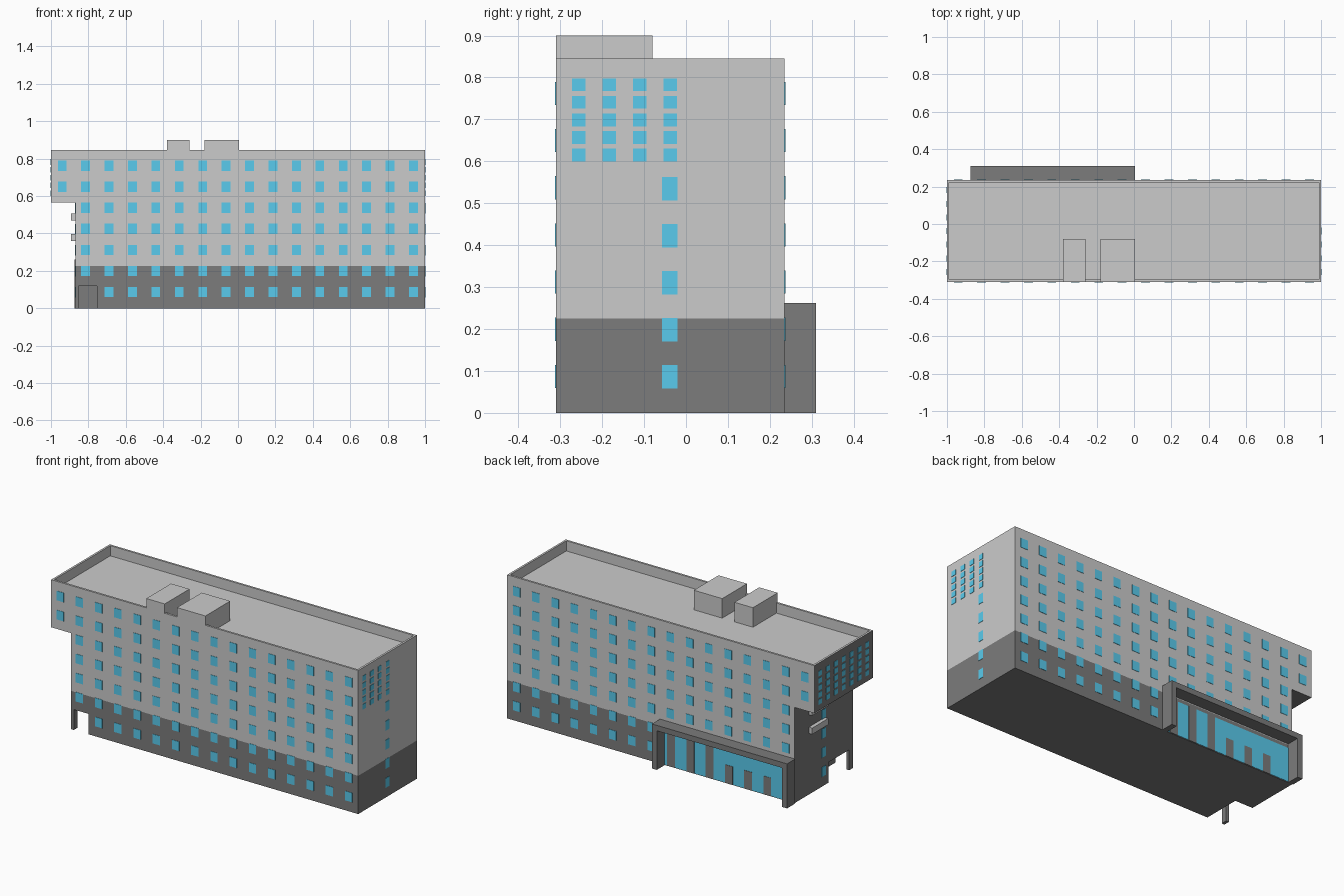
import bpy, bmesh
from mathutils import Vector

if "Cube" in bpy.data.objects:
    bpy.data.objects.remove(bpy.data.objects["Cube"])


def mat(name, c):
    m = bpy.data.materials.new(name)
    m.diffuse_color = (*c, 1)
    m.use_nodes = True
    m.node_tree.nodes["Principled BSDF"].inputs["Base Color"].default_value = m.diffuse_color
    return m


GREY = mat("light_wall", (0.8, 0.8, 0.8))
DARK = mat("dark_wall", (0.2, 0.2, 0.2))
BLUE = mat("glass", (0.1, 0.6, 0.85))


def finish(name, bm, *mats):
    bmesh.ops.recalc_face_normals(bm, faces=bm.faces)
    me = bpy.data.meshes.new(name)
    bm.to_mesh(me)
    bm.free()
    for m in mats:
        me.materials.append(m)
    ob = bpy.data.objects.new(name, me)
    bpy.context.collection.objects.link(ob)
    return ob


def add_box(bm, x0, x1, y0, y1, z0, z1):
    v = bmesh.ops.create_cube(bm, size=1)["verts"]
    for p in v:
        p.co = Vector(((x0 + x1) / 2 + p.co.x * (x1 - x0),
                       (y0 + y1) / 2 + p.co.y * (y1 - y0),
                       (z0 + z1) / 2 + p.co.z * (z1 - z0)))


def box(name, dims, m):
    bm = bmesh.new()
    add_box(bm, *dims)
    return finish(name, bm, m)


def add_prism(bm, pts, a, b, axis, caps=(True, True)):
    """Extrude a closed profile along y or z, with optional end caps."""
    def at(p, t):
        return (p[0], t, p[1]) if axis == "y" else (p[0], p[1], t)
    lo = [bm.verts.new(at(p, a)) for p in pts]
    hi = [bm.verts.new(at(p, b)) for p in pts]
    n = len(pts)
    sides = [bm.faces.new((lo[i], lo[(i + 1) % n], hi[(i + 1) % n], hi[i])) for i in range(n)]
    if caps[0]:
        bm.faces.new(lo[::-1])
    if caps[1]:
        bm.faces.new(hi)
    return sides


L, R, F, B = -0.87, 1.0, -0.31, 0.235        # main wall planes
OX, ZB, ZO, ZT = -1.0, 0.225, 0.565, 0.845   # overhang, base top, overhang bottom, top
NX, NY, NZ = -0.755, -0.085, 0.12            # corner porch

# Dark base with open corner porch
bm = bmesh.new()
add_prism(bm, [(NX, F), (R, F), (R, B), (L, B), (L, NY), (NX, NY)], 0, NZ, "z", (True, False))
add_prism(bm, [(L, F), (R, F), (R, B), (L, B)], NZ, ZB, "z", (False, False))
bm.faces.new([bm.verts.new(c) for c in ((L, F, NZ), (L, NY, NZ), (NX, NY, NZ), (NX, F, NZ))])
bmesh.ops.remove_doubles(bm, verts=bm.verts, dist=1e-5)
finish("base", bm, DARK)
box("porch_pillar", (L, L + 0.018, F, F + 0.035, 0, NZ), DARK)

# Upper storeys with overhang, dark left end and recessed roof
bm = bmesh.new()
s = add_prism(bm, [(OX, ZT), (OX, ZO), (L, ZO), (L, ZB), (R, ZB), (R, ZT)], F, B, "y")
for f in s[:3]:
    f.material_index = 1
bm.faces.remove(s[3])
bmesh.ops.recalc_face_normals(bm, faces=bm.faces)
bmesh.ops.inset_region(bm, faces=[s[5]], thickness=0.017)
top = min((f for f in bm.faces if all(abs(v.co.z - ZT) < 1e-5 for v in f.verts)),
          key=lambda f: (f.calc_center_median() - Vector((0, -0.0375, ZT))).length)
new = bmesh.ops.extrude_discrete_faces(bm, faces=[top])["faces"][0]
bmesh.ops.translate(bm, verts=new.verts, vec=(0, 0, -0.06))
finish("upper_storeys", bm, GREY, DARK)

# Roof plant boxes
for i, (a, b) in enumerate(((-0.38, -0.26), (-0.18, 0.005))):
    box(f"roof_box_{i}", (a, b, F, -0.08, ZT - 0.06, 0.9), GREY)

# Front and back windows
E = 0.002
for side, y in (("front", F), ("back", B)):
    bm = bmesh.new()
    for c in range(16):
        x = -0.94 + c * 0.1252
        for r in range(7):
            z = 0.087 + r * 0.1125
            if c == 0 and r < 5:
                continue
            if side == "front" and c == 1 and r == 0:
                continue
            if side == "back" and r < 2 and x < 0.03:
                continue
            add_box(bm, x - 0.0235, x + 0.0235, y - E, y + E, z - 0.0275, z + 0.0275)
    finish(f"{side}_windows", bm, BLUE)

# End windows: small grid on top, single column below
for side, x_top, x_low, cols in (("right", R, R, 4), ("left", OX, L, 7)):
    bm = bmesh.new()
    for c in range(cols):
        y = -0.256 + c * 0.0728
        for r in range(5):
            z = 0.615 + r * 0.0418
            add_box(bm, x_top - E, x_top + E, y - 0.016, y + 0.016, z - 0.015, z + 0.015)
    for r in range(5):
        z = 0.086 + r * 0.112
        add_box(bm, x_low - E, x_low + E, -0.057, -0.02, z - 0.028, z + 0.028)
    finish(f"{side}_windows", bm, BLUE)

# Ledges on the left wall
for i, z in enumerate((0.36, 0.47)):
    box(f"ledge_{i}", (L - 0.022, L, -0.05, 0.1, z, z + 0.037), GREY)

# Back entrance frame, glazing and dark piers
bm = bmesh.new()
a, b, t, h = -0.875, 0.005, 0.032, 0.262
add_prism(bm, [(a, 0), (a + t, 0), (a + t, h - t), (b - t, h - t),
               (b - t, 0), (b, 0), (b, h), (a, h)], B, 0.31, "y")
finish("entrance_frame", bm, DARK)
box("entrance_glass", (a + t, b - t, B - E, B + E, 0.004, 0.205), BLUE)
bm = bmesh.new()
for i in range(6):
    x = -0.07 - i * 0.1252
    add_box(bm, x - 0.025, x + 0.025, B - E, B + 2 * E, 0.002, 0.205 if i < 3 else 0.11)
finish("entrance_piers", bm, DARK)
